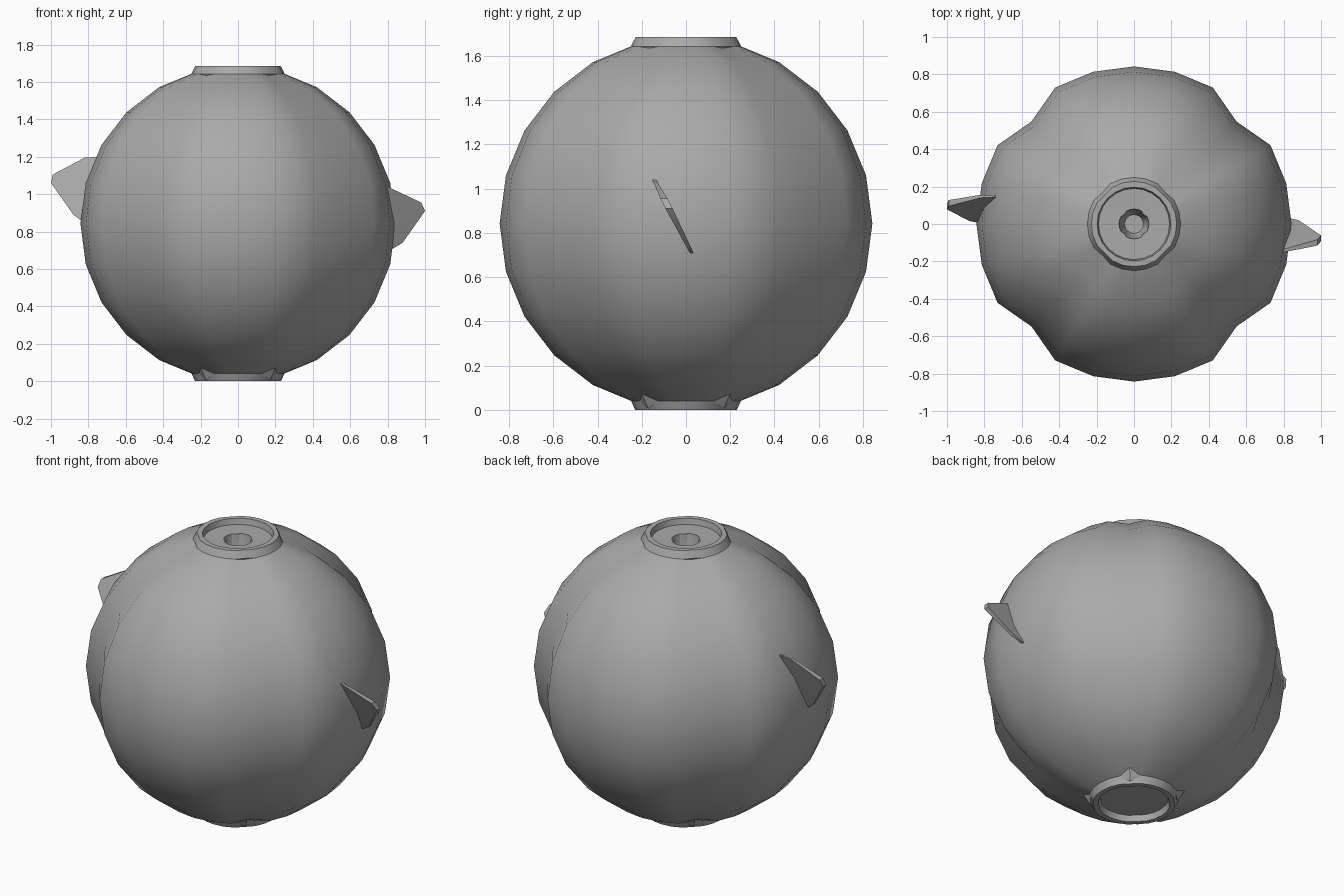
import bpy, bmesh
from math import sin, cos, pi, radians

if "Cube" in bpy.data.objects:
    bpy.data.objects.remove(bpy.data.objects["Cube"])

R = 0.8425   # body radius and centre height
SEG = 24

grey = bpy.data.materials.new("dark_grey")
grey.diffuse_color = (0.4, 0.4, 0.4, 1)
grey.use_nodes = True
grey.node_tree.nodes["Principled BSDF"].inputs["Base Color"].default_value = grey.diffuse_color


def finish(name, bm, angle=30):
    bmesh.ops.recalc_face_normals(bm, faces=bm.faces)
    mesh = bpy.data.meshes.new(name)
    bm.to_mesh(mesh)
    bm.free()
    mesh.materials.append(grey)
    ob = bpy.data.objects.new(name, mesh)
    bpy.context.collection.objects.link(ob)
    bpy.ops.object.select_all(action='DESELECT')
    ob.select_set(True)
    bpy.context.view_layer.objects.active = ob
    bpy.ops.object.shade_smooth_by_angle(angle=radians(angle))
    return ob


def lathe(name, profile, groove, angle=30, cap=False):
    """Revolve (radius, z) points; groove(i) scales the diagonal columns of row i."""
    bm = bmesh.new()
    rows = []
    for i, (r, z) in enumerate(profile):
        row = []
        for k in range(SEG):
            s = groove(i) if k % 6 == 3 else 1.0
            a = 2 * pi * k / SEG
            row.append(bm.verts.new((r * s * cos(a), r * s * sin(a), z)))
        rows.append(row)
    for a, b in zip(rows, rows[1:]):
        for k in range(SEG):
            n = (k + 1) % SEG
            bm.faces.new((a[k], a[n], b[n], b[k]))
    if cap:
        bm.faces.new(rows[-1])
    return finish(name, bm, angle)


# Four-lobed round body, grooves deepening toward the poles
thetas = [radians(15 * i) for i in range(1, 12)]
lathe("body", [(R * sin(t), R + R * cos(t)) for t in thetas],
      lambda i: 0.92 - 0.06 * cos(thetas[i]) ** 2, angle=60)

# Top collar with recessed floor and a small central funnel
top = [(0.225, 1.58), (0.25, 1.642), (0.228, 1.685), (0.197, 1.685), (0.19, 1.65),
       (0.08, 1.647), (0.07, 1.56), (0.05, 1.5)]
top_groove = [0.95, 0.95, 0.97, 1, 1, 0.9, 0.9, 1]
lathe("top_collar", top, lambda i: top_groove[i], cap=True)

# Bottom collar with recessed floor
bottom = [(0.225, 0.1), (0.25, 0.045), (0.23, 0.0), (0.2, 0.0), (0.19, 0.035)]
lathe("bottom_collar", bottom, lambda i: 0.97, cap=True)

# Small wedges where the grooves meet the bottom collar
for q in range(4):
    a = pi / 4 + q * pi / 2
    bm = bmesh.new()
    pts = [(0.295, 0, 0.095), (0.235, 0.06, 0.04), (0.235, -0.06, 0.04),
           (0.24, 0, 0.005), (0.2, 0, 0.09)]
    v = [bm.verts.new((x * cos(a) - y * sin(a), x * sin(a) + y * cos(a), z))
         for x, y, z in pts]
    bmesh.ops.convex_hull(bm, input=v)
    finish(f"groove_wedge_{q + 1}", bm)


def fin(name, outline, y_high, slope):
    """Thin leaning fin; outline rows are (x, z, half thickness)."""
    bm = bmesh.new()
    z_high = max(p[1] for p in outline)
    verts = []
    for x, z, h in outline:
        y = y_high + slope * (z_high - z)
        verts += [bm.verts.new((x, y + h, z)), bm.verts.new((x, y - h, z))]
    bmesh.ops.convex_hull(bm, input=verts)
    return finish(name, bm)


# Side fins, the left one set higher
fin("right_fin", [(0.74, 1.05, 0.006), (0.80, 1.04, 0.008), (0.98, 0.955, 0.016),
                  (1.0, 0.91, 0.016), (0.88, 0.74, 0.01), (0.83, 0.71, 0.006),
                  (0.74, 0.70, 0.006)], -0.148, 0.51)
fin("left_fin", [(-0.74, 1.20, 0.006), (-0.82, 1.195, 0.008), (-0.99, 1.105, 0.016),
                 (-1.0, 1.06, 0.016), (-0.88, 0.89, 0.01), (-0.84, 0.86, 0.006),
                 (-0.76, 0.86, 0.006)], 0.15, -0.4)
